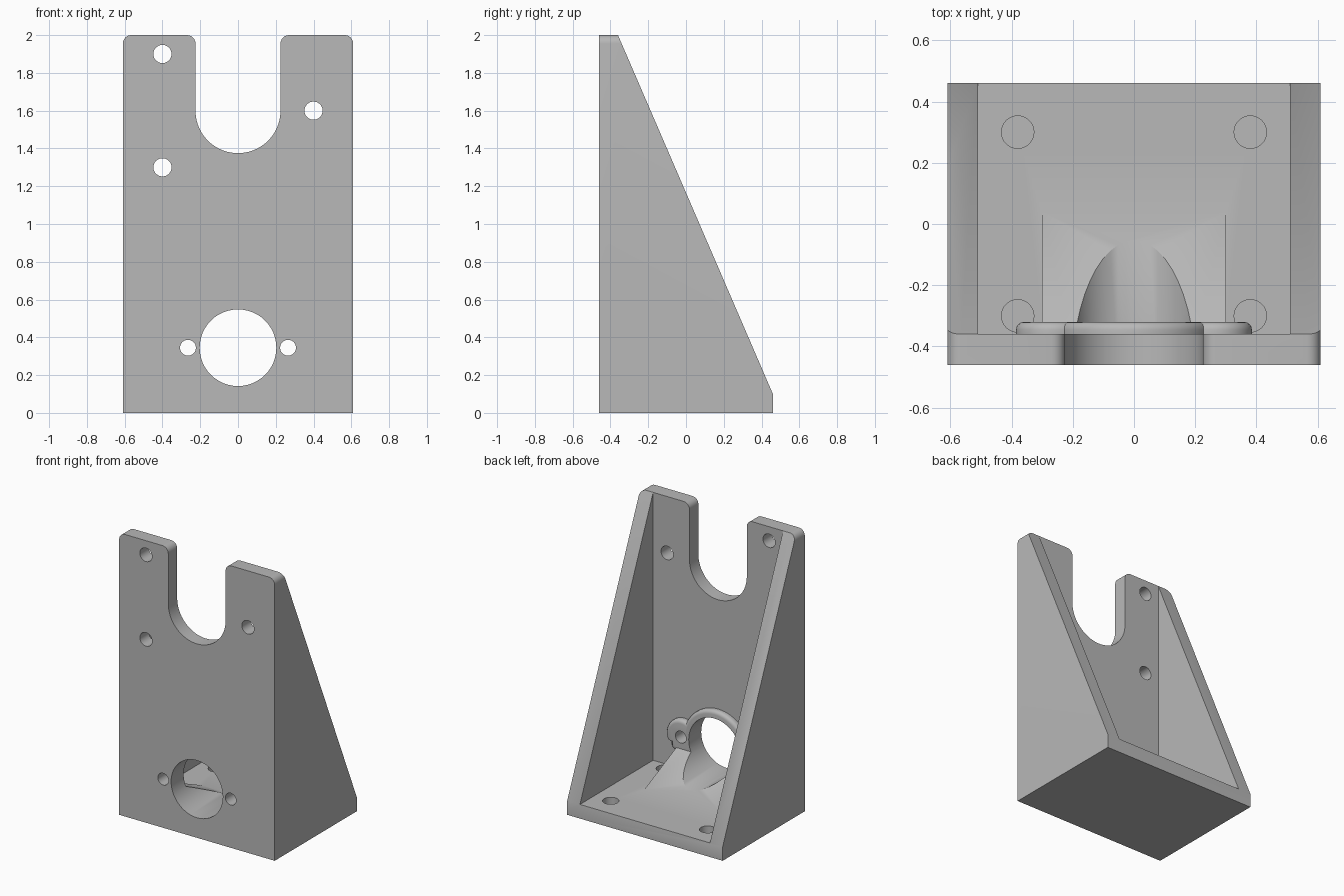
import bpy, bmesh
from math import sin, cos, pi, radians

cube = bpy.data.objects.get("Cube")
if cube:
    bpy.data.objects.remove(cube, do_unlink=True)

grey = bpy.data.materials.new("light grey")
grey.use_nodes = True
GREY = (0.48, 0.48, 0.48, 1)
grey.diffuse_color = GREY
grey.node_tree.nodes["Principled BSDF"].inputs["Base Color"].default_value = GREY


def arc(cx, cy, r, start, end, steps):
    """Points along an arc, angles in degrees."""
    angles = [radians(start + (end - start) * i / steps) for i in range(steps + 1)]
    return [(cx + r * cos(a), cy + r * sin(a)) for a in angles]


def circle(cx, cy, r, steps=48):
    return arc(cx, cy, r, 0, 360, steps)[:-1]


def prism(name, points, axis, lo, hi, rim=0):
    """Extrude a 2D outline along an axis; rim rounds the edge at hi."""
    place = {"x": lambda p, d: (d, p[0], p[1]),
             "y": lambda p, d: (p[0], d, p[1]),
             "z": lambda p, d: (p[0], p[1], d)}[axis]
    bm = bmesh.new()
    near = [bm.verts.new(place(p, lo)) for p in points]
    far = [bm.verts.new(place(p, hi)) for p in points]
    bm.faces.new(near)
    cap = bm.faces.new(far)
    for i in range(len(points)):
        bm.faces.new((near[i - 1], near[i], far[i], far[i - 1]))
    bmesh.ops.recalc_face_normals(bm, faces=bm.faces)
    if rim:
        bmesh.ops.bevel(bm, geom=list(cap.edges), offset=rim, segments=4,
                        profile=0.5, affect="EDGES")
    mesh = bpy.data.meshes.new(name)
    bm.to_mesh(mesh)
    bm.free()
    mesh.materials.append(grey)
    obj = bpy.data.objects.new(name, mesh)
    bpy.context.collection.objects.link(obj)
    return obj


def combine(target, other, operation):
    """Apply a boolean and discard the helper."""
    mod = target.modifiers.new(operation, "BOOLEAN")
    mod.operation = operation
    mod.solver = "EXACT"
    mod.object = other
    bpy.context.view_layer.objects.active = target
    bpy.ops.object.modifier_apply(modifier=mod.name)
    bpy.data.objects.remove(other, do_unlink=True)


W, WALL, FRONT, BACK, INNER = 0.61, 0.10, -0.46, 0.46, -0.36
BORE_Z = 0.345

# Bracket: sloped side silhouette, hollowed to leave plate, floor and gussets
bracket = prism("mounting_bracket",
                [(FRONT, 0), (BACK, 0), (BACK, WALL), (INNER, 2), (FRONT, 2)],
                "x", -W, W)
hollow = prism("hollow", [(INNER, WALL), (1, WALL), (1, 3), (INNER, 3)],
               "x", WALL - W, W - WALL)
combine(bracket, hollow, "DIFFERENCE")

# Sloped block that supports the bore
wedge = prism("support_wedge",
              [(-0.40, 0.05), (0.151, 0.05), (-0.40, 0.298)], "x", -0.30, 0.30)
combine(bracket, wedge, "UNION")

# Rounded bosses behind the bore and its two screws
for x, r in ((0, 0.255), (-0.265, 0.12), (0.265, 0.12)):
    boss = prism("boss", circle(x, BORE_Z, r, 64), "y", -0.40, -0.32, rim=0.025)
    combine(bracket, boss, "UNION")

# Front outline with rounded top corners and a U slot
R, SLOT, SLOT_Z = 0.045, 0.225, 1.60
outline = [(W + 0, -0.1)]
outline += arc(W - R, 2 - R, R, 0, 90, 6)
outline += arc(SLOT + R, 2 - R, R, 90, 180, 6)
outline += arc(0, SLOT_Z, SLOT, 0, -180, 40)
outline += arc(-SLOT - R, 2 - R, R, 0, 90, 6)
outline += arc(R - W, 2 - R, R, 90, 180, 6)
outline += [(-W, -0.1)]
combine(bracket, prism("outline", outline, "y", -1, 1), "INTERSECT")

# Bore and screw holes through the front plate
holes = [(0, BORE_Z, 0.203), (-0.265, BORE_Z, 0.042), (0.265, BORE_Z, 0.042),
         (-0.40, 1.90, 0.048), (-0.40, 1.30, 0.048), (0.40, 1.60, 0.048)]
for x, z, r in holes:
    combine(bracket, prism("hole", circle(x, z, r), "y", -1, 1), "DIFFERENCE")

# Blind recesses in the floor corners
for x in (-0.38, 0.38):
    for y in (-0.30, 0.30):
        recess = prism("recess", circle(x, y, 0.053, 32), "z", 0.04, 0.3)
        combine(bracket, recess, "DIFFERENCE")

# Smooth the curved walls and keep hard edges
bpy.ops.object.select_all(action="DESELECT")
bracket.select_set(True)
bpy.context.view_layer.objects.active = bracket
bpy.ops.object.shade_smooth_by_angle(angle=radians(30))
